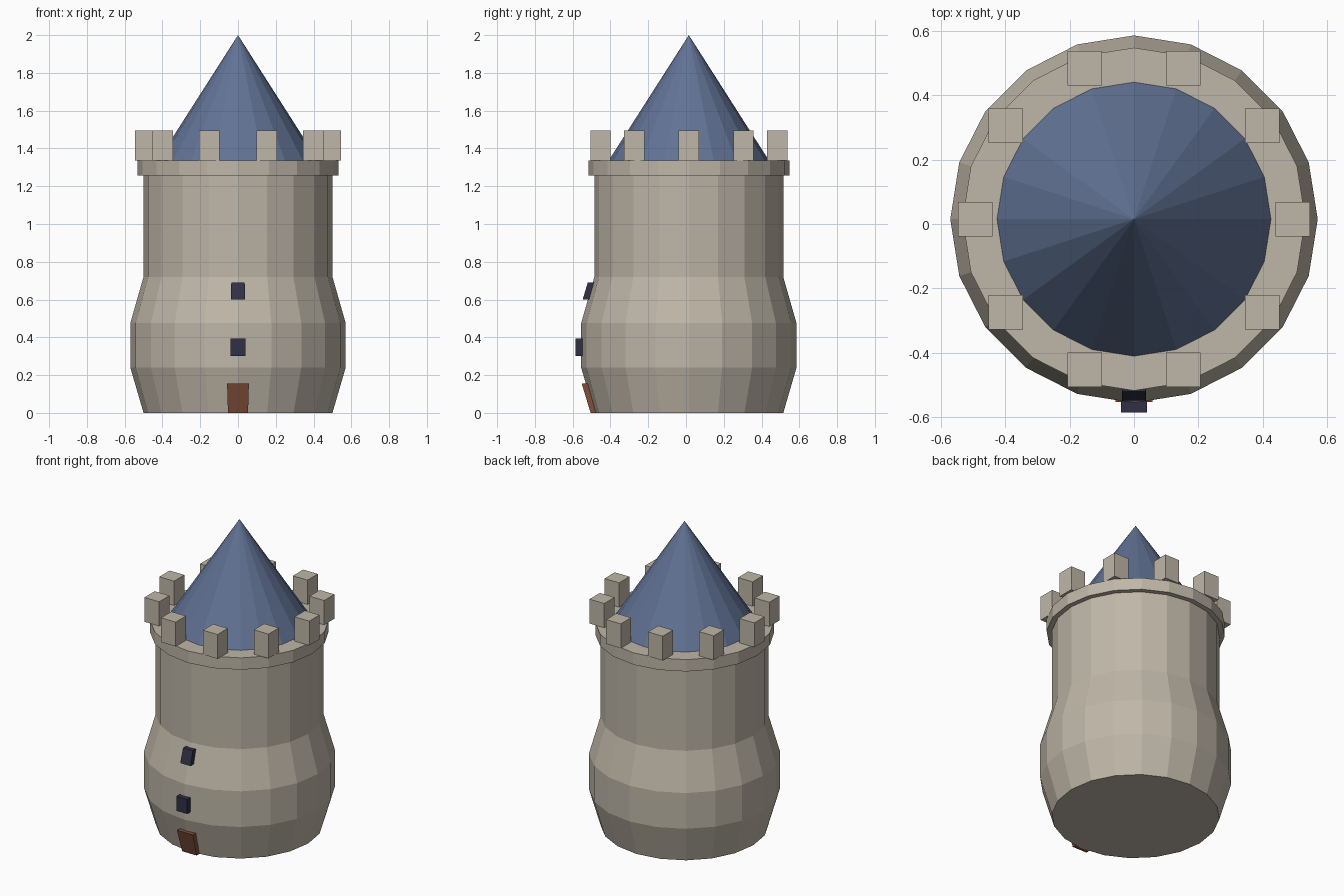
import bpy, bmesh
from math import sin, cos, pi

if "Cube" in bpy.data.objects:
    bpy.data.objects.remove(bpy.data.objects["Cube"])

CY = 0.015      # tower axis offset, so the front windows stay within the bounds
SIDES = 20


def material(name, rgb):
    m = bpy.data.materials.new(name)
    m.diffuse_color = (*rgb, 1)
    m.use_nodes = True
    m.node_tree.nodes["Principled BSDF"].inputs["Base Color"].default_value = m.diffuse_color
    return m


STONE = material("stone", (0.52, 0.47, 0.39))
SLATE = material("slate", (0.12, 0.17, 0.30))
GLASS = material("dark_glass", (0.03, 0.03, 0.06))
WOOD = material("wood", (0.22, 0.08, 0.04))

PROFILE = [(0.5, 0), (0.57, 0.24), (0.57, 0.475), (0.5, 0.72), (0.5, 1.26)]


def swell(z):
    """Width of the tower at height z relative to its base."""
    for (r0, z0), (r1, z1) in zip(PROFILE, PROFILE[1:]):
        if z <= z1:
            return (r0 + (r1 - r0) * (z - z0) / (z1 - z0)) / 0.5
    return 1.0


def finish(name, bm, mat):
    bmesh.ops.recalc_face_normals(bm, faces=bm.faces)
    me = bpy.data.meshes.new(name)
    bm.to_mesh(me)
    bm.free()
    me.materials.append(mat)
    ob = bpy.data.objects.new(name, me)
    ob.location.y = CY
    bpy.context.collection.objects.link(ob)
    return ob


def lathe(name, profile, mat):
    """Closed faceted solid of revolution; radius 0 makes a tip."""
    bm = bmesh.new()
    rings = []
    for r, z in profile:
        n = SIDES if r > 0 else 1
        rings.append([bm.verts.new((r * cos(2 * pi * i / SIDES), r * sin(2 * pi * i / SIDES), z))
                      for i in range(n)])
    for a, b in zip(rings, rings[1:]):
        for i in range(SIDES):
            j = (i + 1) % SIDES
            bm.faces.new((a[i], a[j], b[0]) if len(b) == 1 else (a[i], a[j], b[j], b[i]))
    for ring in (rings[0], rings[-1]):
        if len(ring) > 1:
            bm.faces.new(ring)
    return finish(name, bm, mat)


def box(name, x, y, z, mat, follow=False):
    """Box from (min, max) ranges, optionally following the tower's swelling."""
    bm = bmesh.new()
    bmesh.ops.create_cube(bm, size=1)
    for v in bm.verts:
        px, py, pz = (r[0] if c < 0 else r[1] for r, c in zip((x, y, z), v.co))
        k = swell(pz) if follow else 1
        v.co = (px * k, py * k, pz)
    return finish(name, bm, mat)


# Tower wall, ledge and roof
lathe("tower_wall", PROFILE, STONE)
lathe("parapet_ledge", [(0.532, 1.257), (0.532, 1.335)], STONE)
lathe("roof", [(0.425, 1.335), (0, 2.0)], SLATE)

# Battlements, all square to the axes
for i in range(10):
    a = 2 * pi * i / 10
    cx, cy, h = 0.492 * cos(a), 0.492 * sin(a), 0.0535
    box(f"merlon_{i + 1}", (cx - h, cx + h), (cy - h, cy + h), (1.335, 1.495), STONE)

# Door and windows on the front
box("door", (-0.053, 0.053), (-0.52, -0.48), (0, 0.155), WOOD, True)
box("lower_window", (-0.035, 0.035), (-0.526, -0.476), (0.30, 0.395), GLASS, True)
box("upper_window", (-0.035, 0.035), (-0.526, -0.476), (0.60, 0.69), GLASS, True)
